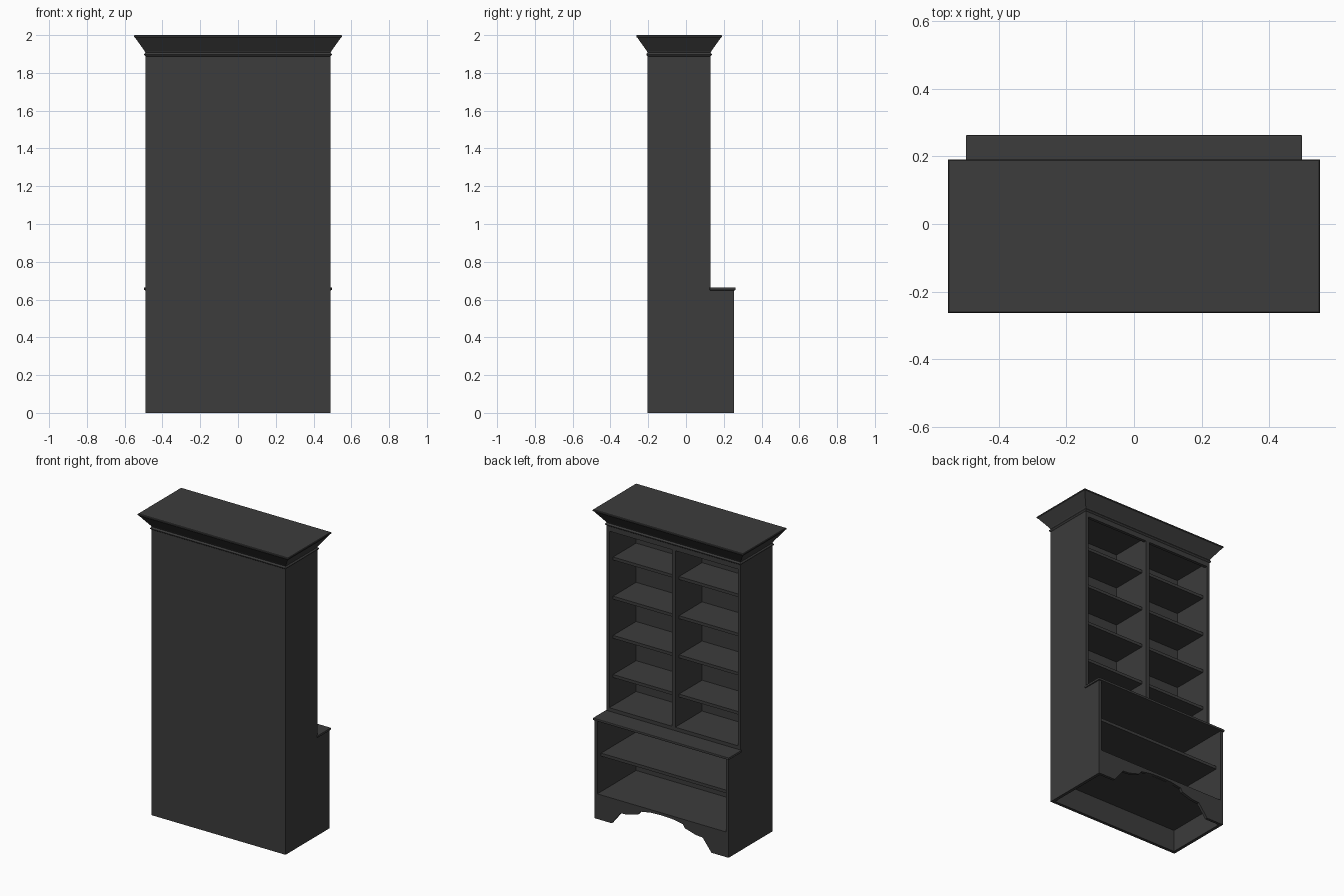
import bpy, bmesh

if "Cube" in bpy.data.objects:
    bpy.data.objects.remove(bpy.data.objects["Cube"])

# dark finish shared by every part
dark = bpy.data.materials.new("dark_finish")
dark.diffuse_color = (0.045, 0.045, 0.045, 1)
dark.use_nodes = True
dark.node_tree.nodes["Principled BSDF"].inputs["Base Color"].default_value = dark.diffuse_color


def finish(name, bm, bevel=0):
    bmesh.ops.recalc_face_normals(bm, faces=bm.faces)
    me = bpy.data.meshes.new(name)
    bm.to_mesh(me)
    bm.free()
    me.materials.append(dark)
    ob = bpy.data.objects.new(name, me)
    bpy.context.collection.objects.link(ob)
    if bevel:
        m = ob.modifiers.new("bevel", 'BEVEL')
        m.width, m.segments = bevel, 2
    return ob


def box(name, x0, x1, y0, y1, z0, z1, bevel=0):
    bm = bmesh.new()
    bmesh.ops.create_cube(bm, size=1)
    for v in bm.verts:
        v.co = (x1 if v.co.x > 0 else x0, y1 if v.co.y > 0 else y0, z1 if v.co.z > 0 else z0)
    return finish(name, bm, bevel)


def extrude(name, pts, axis, depth):
    """Extrude a closed 3D outline along an axis vector."""
    bm = bmesh.new()
    f = bm.faces.new([bm.verts.new(p) for p in pts])
    r = bmesh.ops.extrude_face_region(bm, geom=[f])
    vs = [g for g in r["geom"] if isinstance(g, bmesh.types.BMVert)]
    bmesh.ops.translate(bm, verts=vs, vec=[a * depth for a in axis])
    return finish(name, bm)


W, T = 0.49, 0.02                  # half width, board thickness
BACK, UP, LOW = -0.203, 0.13, 0.255  # back plane, upper front, lower front
INNER = -0.15                      # inner face of the back
IN = W - T

# stepped side panels
side = [(BACK, 0), (LOW, 0), (LOW, 0.65), (UP, 0.65), (UP, 1.9), (BACK, 1.9)]
for name, x in (("left_side", -W), ("right_side", IN)):
    extrude(name, [(x, y, z) for y, z in side], (1, 0, 0), T)

# back panel: thick behind the shelves, thin skirt below
box("back_panel", -IN, IN, BACK, INNER, 0.146, 1.9)
box("back_skirt", -IN, IN, BACK, BACK + T, 0, 0.146)

# lower cabinet boards
box("bottom_board", -IN, IN, INNER, LOW - 0.018, 0.146, 0.166)
box("lower_shelf", -IN, IN, INNER, LOW - 0.04, 0.40, 0.42)
box("ledge", -W - 0.007, W + 0.007, UP - 0.005, LOW + 0.008, 0.649, 0.665, 0.004)

# scalloped apron with bracket feet
half = [(IN, 0), (0.365, 0), (0.30, 0.083), (0.25, 0.087), (0.17, 0.11), (0.155, 0.133),
        (0.08, 0.146), (0, 0.149)]
edge = half + [(-x, z) for x, z in half[-2::-1]]
outline = edge + [(-IN, 0.166), (IN, 0.166)]
extrude("apron", [(x, LOW - 0.018, z) for x, z in outline], (0, 1, 0), 0.018)

# upper cabinet boards, divider and shelves
box("upper_base_board", -IN, IN, INNER, UP, 0.649, 0.688)
box("center_divider", -0.0125, 0.0125, INNER, UP, 0.688, 1.88)
box("top_rail", -IN, IN, UP - 0.02, UP, 1.855, 1.9)
box("top_board", -IN, IN, INNER, UP - 0.02, 1.88, 1.9)
for x0, x1, col in ((-IN, -0.0125, "left"), (0.0125, IN, "right")):
    for i in range(4):
        z = 0.892 + 0.259 * i
        box(f"{col}_shelf_{i + 1}", x0, x1, INNER, UP - 0.04, z - 0.02, z)

# flared crown: stacked rectangular rings (outset, height)
profile = [(0, 1.888), (0.005, 1.892), (0.007, 1.897), (0.005, 1.902), (0, 1.907), (0.004, 1.915),
           (0.055, 1.987), (0.060, 1.990), (0.060, 1.997), (0.057, 2.0)]
bm = bmesh.new()
rings = []
for o, z in profile:
    rings.append([bm.verts.new(p) for p in ((-W - o, BACK - o, z), (W + o, BACK - o, z),
                                            (W + o, UP + o, z), (-W - o, UP + o, z))])
for a, b in zip(rings, rings[1:]):
    for i in range(4):
        j = (i + 1) % 4
        bm.faces.new((a[i], a[j], b[j], b[i]))
bm.faces.new(rings[0])
bm.faces.new(rings[-1])
finish("crown", bm)
